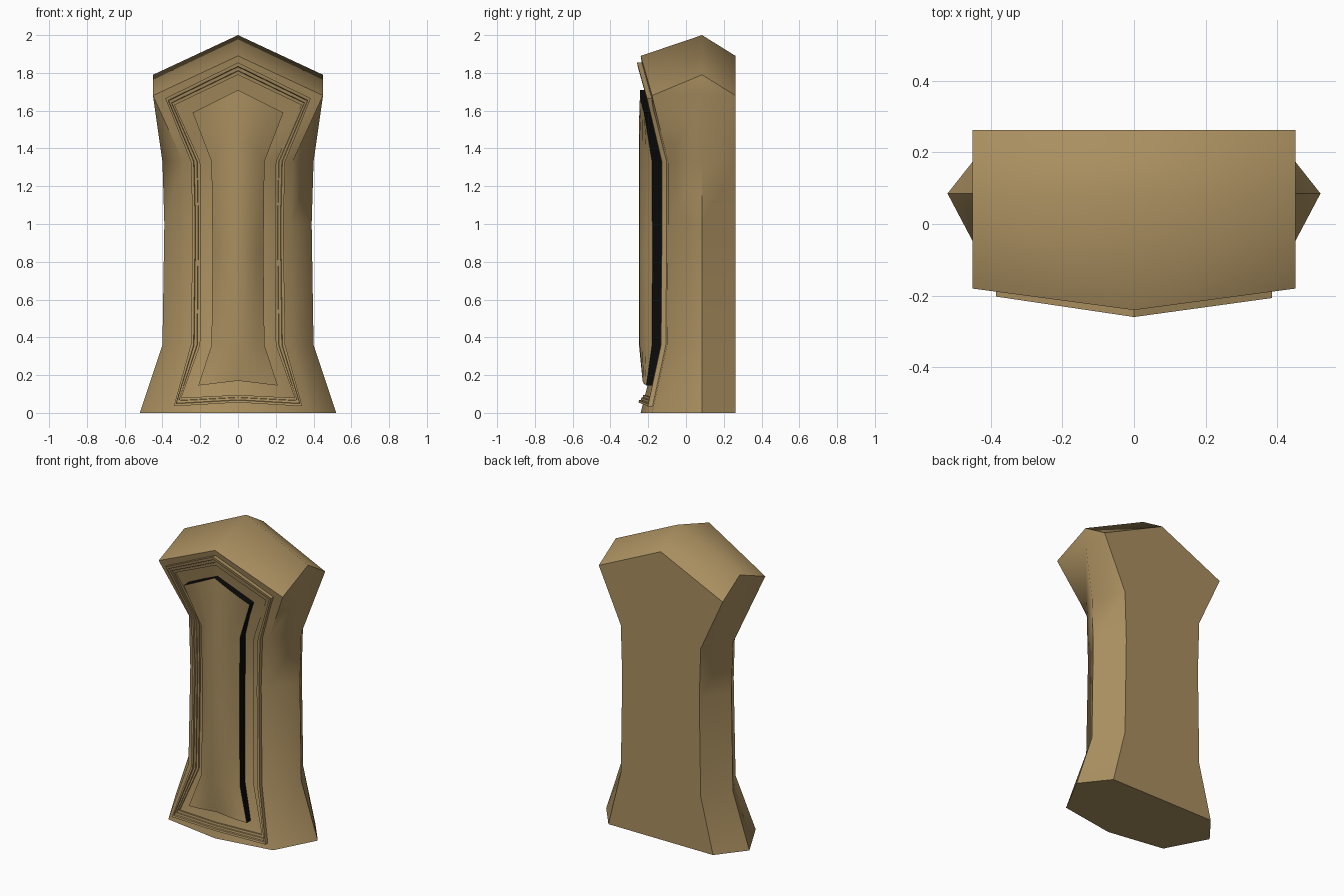
import bpy, bmesh, math
from mathutils import Vector
from mathutils.bvhtree import BVHTree

if "Cube" in bpy.data.objects:
    bpy.data.objects.remove(bpy.data.objects["Cube"])


def material(name, rgb):
    m = bpy.data.materials.new(name)
    m.use_nodes = True
    m.diffuse_color = (*rgb, 1)
    bsdf = next(n for n in m.node_tree.nodes if n.type == 'BSDF_PRINCIPLED')
    bsdf.inputs["Base Color"].default_value = (*rgb, 1)
    return m


tan = material("tan stone", (0.40, 0.275, 0.117))
black = material("black rim", (0.003, 0.003, 0.003))


def finish(bm, name, mats, angle):
    bmesh.ops.recalc_face_normals(bm, faces=bm.faces)
    for f in bm.faces:
        f.smooth = True
    for e in bm.edges:
        e.smooth = e.calc_face_angle(0) < math.radians(angle)
    mesh = bpy.data.meshes.new(name)
    bm.to_mesh(mesh)
    for m in mats:
        mesh.materials.append(m)
    bpy.context.collection.objects.link(bpy.data.objects.new(name, mesh))


def bridge(bm, a, b):
    n = len(a)
    for i in range(n):
        j = (i + 1) % n
        bm.faces.new((a[i], a[j], b[j], b[i]))


# Stone body: stacked eight-sided sections with a flat back and pointed sides
BACK, RIDGE = 0.262, 0.085
# height, centre height, corner x, ridge x, corner y, front centre y
sections = [
    (0, 0, 0.38, 0.52, -0.18, -0.24),
    (0.36, 0.36, 0.29, 0.40, -0.10, -0.15),
    (1.0, 1.0, 0.28, 0.39, -0.095, -0.145),
    (1.33, 1.33, 0.29, 0.40, -0.095, -0.15),
    (1.68, 1.89, 0.45, 0.45, -0.18, -0.24),
]
bm = bmesh.new()
rings = []
for z, zc, cx, rx, cy, fy in sections:
    pts = [(0, fy, zc), (cx, cy, z), (rx, RIDGE, z), (cx, BACK, z),
           (0, BACK, zc), (-cx, BACK, z), (-rx, RIDGE, z), (-cx, cy, z)]
    rings.append([bm.verts.new(p) for p in pts])
for a, b in zip(rings, rings[1:]):
    bridge(bm, a, b)
bm.faces.new(rings[0])

# Hipped cap closing the body
top = rings[-1]
peak = bm.verts.new((0, RIDGE, 2.0))
right = bm.verts.new((0.45, RIDGE, 1.79))
left = bm.verts.new((-0.45, RIDGE, 1.79))
for end, front, side, back in ((right, 1, 2, 3), (left, 7, 6, 5)):
    bm.faces.new((top[0], top[front], end, peak))
    bm.faces.new((top[4], top[back], end, peak))
    bm.faces.new((top[front], top[side], end))
    bm.faces.new((top[side], top[back], end))
tree = BVHTree.FromBMesh(bm)
finish(bm, "stone_body", [tan], 50)


def front_y(x, z):
    return tree.ray_cast(Vector((x, -2, z)), Vector((0, 1, 0)))[0].y


def mirrored(half):
    return half + [(-x, z) for x, z in reversed(half[1:-1])]


# Moulded frame lying on the front
outer = mirrored([(0, 1.855), (0.385, 1.665), (0.25, 1.33), (0.24, 1.0),
                  (0.25, 0.36), (0.34, 0.035), (0, 0.055)])
inner = mirrored([(0, 1.79), (0.335, 1.63), (0.20, 1.33), (0.195, 1.0),
                  (0.20, 0.36), (0.30, 0.08), (0, 0.095)])
bm = bmesh.new()
loops = []
for t, height in ((0, -0.01), (0, 0.025), (0.3, 0.025), (0.36, 0.016),
                  (0.65, 0.016), (0.7, 0.01), (1, 0.01), (1, -0.01)):
    loop = []
    for (ox, oz), (ix, iz) in zip(outer, inner):
        x, z = ox + (ix - ox) * t, oz + (iz - oz) * t
        loop.append(bm.verts.new((x, front_y(x, z) - height, z)))
    loops.append(loop)
for i, loop in enumerate(loops):
    bridge(bm, loop, loops[(i + 1) % len(loops)])
finish(bm, "front_frame", [tan], 30)

# Bulging centre panel with a black rim
# half width, edge height, centre height, edge y, centre y
rows = [
    (0.21, 0.145, 0.17, -0.21, -0.23),
    (0.14, 0.36, 0.37, -0.18, -0.25),
    (0.135, 0.85, 0.85, -0.178, -0.25),
    (0.14, 1.33, 1.50, -0.18, -0.25),
    (0.24, 1.59, 1.71, -0.222, -0.243),
]
COLS = 8
bm = bmesh.new()
grid = []
for w, ze, zc, ye, yc in rows:
    row = []
    for i in range(COLS + 1):
        u = 2 * i / COLS - 1
        row.append(bm.verts.new((w * u, yc + (ye - yc) * u * u, zc + (ze - zc) * abs(u))))
    grid.append(row)
for a, b in zip(grid, grid[1:]):
    for i in range(COLS):
        bm.faces.new((a[i], a[i + 1], b[i + 1], b[i]))
rim = [e for e in bm.edges if e.is_boundary]
result = bmesh.ops.extrude_edge_only(bm, edges=rim)["geom"]
for g in result:
    if isinstance(g, bmesh.types.BMVert):
        g.co.y += 0.06
    elif isinstance(g, bmesh.types.BMFace):
        g.material_index = 1
finish(bm, "centre_panel", [tan, black], 40)
